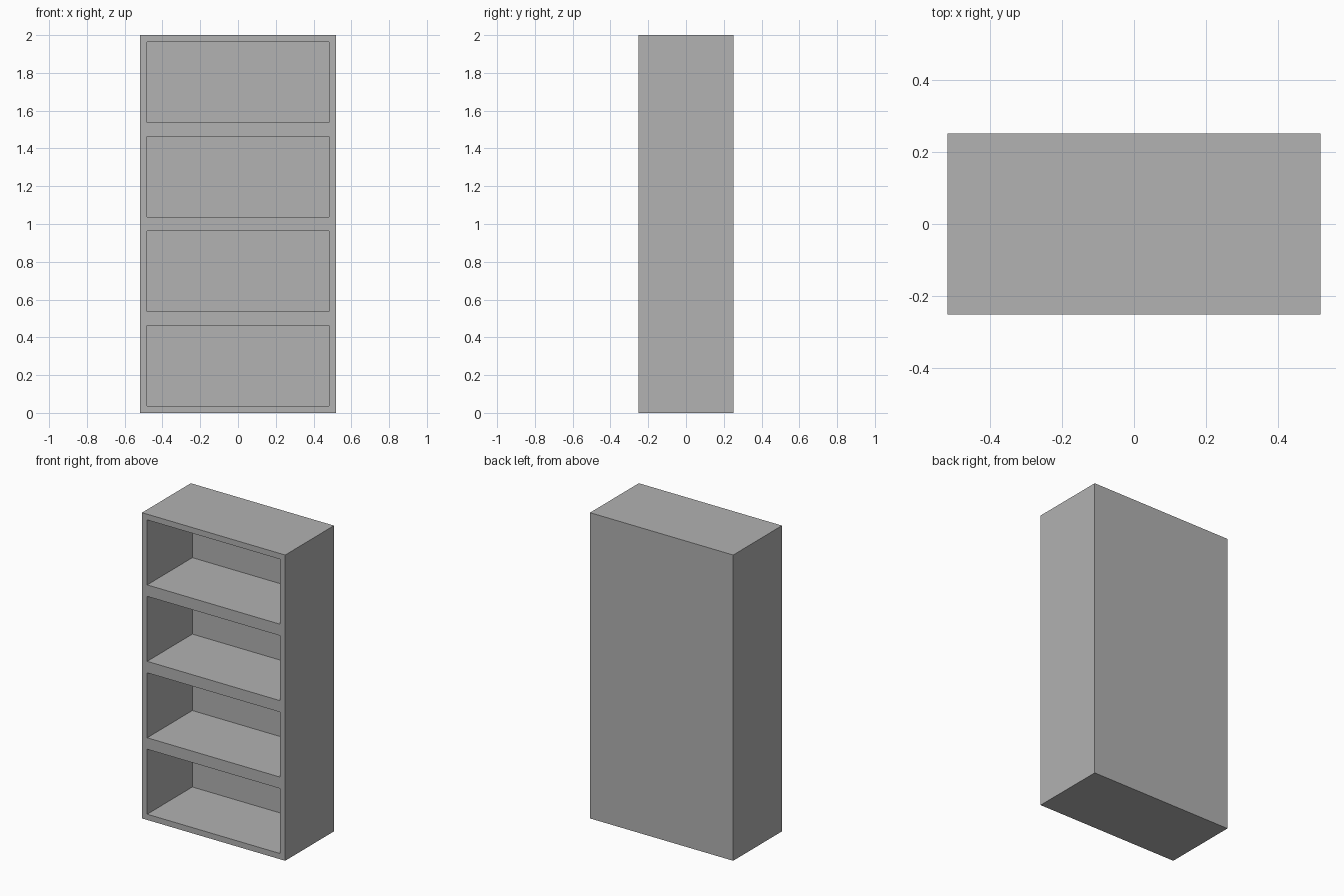
import bpy
import bmesh
from mathutils import Matrix, Vector

cube = bpy.data.objects.get("Cube")
if cube:
    bpy.data.objects.remove(cube, do_unlink=True)

WIDTH, DEPTH, HEIGHT = 1.036, 0.504, 2.0
BOARD = 0.0375
SHELVES = 4

# Plain grey finish
grey = bpy.data.materials.new("plain grey")
grey.use_nodes = True
color = (0.445, 0.445, 0.445, 1)
grey.diffuse_color = color
grey.node_tree.nodes["Principled BSDF"].inputs["Base Color"].default_value = color

# Solid carcass block standing on the floor
bm = bmesh.new()
bmesh.ops.create_cube(bm, size=1, matrix=Matrix.Translation((0, 0, HEIGHT / 2))
                      @ Matrix.Diagonal((WIDTH, DEPTH, HEIGHT, 1)))

# Divide it into equal storeys
for i in range(1, SHELVES):
    bmesh.ops.bisect_plane(bm, geom=bm.verts[:] + bm.edges[:] + bm.faces[:],
                           plane_co=(0, 0, HEIGHT * i / SHELVES), plane_no=(0, 0, 1))

# Inset each front panel by one board and push it in to form a compartment
bm.normal_update()
fronts = [f for f in bm.faces if f.normal.y < -0.9]
bmesh.ops.inset_individual(bm, faces=fronts, thickness=BOARD, use_even_offset=True)
backs = bmesh.ops.extrude_discrete_faces(bm, faces=fronts)["faces"]
bmesh.ops.translate(bm, vec=Vector((0, DEPTH - BOARD, 0)),
                    verts=list({v for f in backs for v in f.verts}))
bmesh.ops.recalc_face_normals(bm, faces=bm.faces[:])

mesh = bpy.data.meshes.new("bookcase")
bm.to_mesh(mesh)
bm.free()
mesh.materials.append(grey)
bookcase = bpy.data.objects.new("bookcase", mesh)
bpy.context.collection.objects.link(bookcase)
